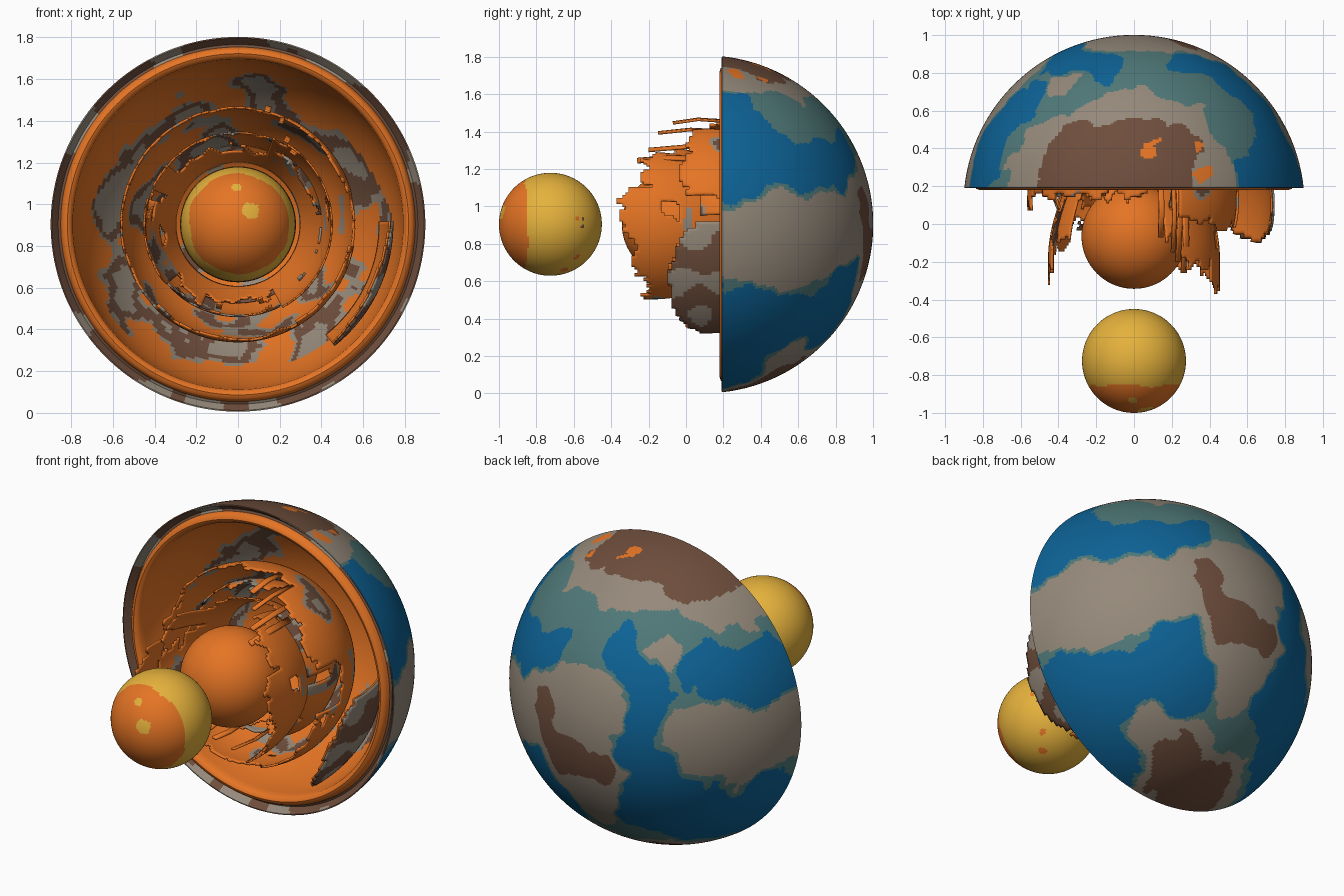
import bpy, bmesh, math
from mathutils import Vector, noise

if "Cube" in bpy.data.objects:
    bpy.data.objects.remove(bpy.data.objects["Cube"])

CY, CZ, R = 0.098, 0.904, 0.903      # planet centre and radius

# ---- materials
COLOURS = {"ocean_blue": (.004, .125, .31), "shallow_teal": (.08, .19, .19),
           "land_tan": (.30, .25, .195), "mountain_brown": (.155, .075, .045),
           "mantle_orange": (.78, .175, .018), "core_yellow": (.78, .44, .045)}
MATS = []
for n, c in COLOURS.items():
    m = bpy.data.materials.new(n)
    m.diffuse_color = (*c, 1)
    m.use_nodes = True
    m.node_tree.nodes["Principled BSDF"].inputs["Base Color"].default_value = m.diffuse_color
    MATS.append(m)
BLUE, TEAL, TAN, BROWN, ORANGE, YELLOW = range(6)


def n3(p, scale, seed=0.0):
    return noise.noise(Vector(p) * scale + Vector((seed, seed * 1.7, -seed)))


def arc(radius, yc, a0, a1, n):
    """Profile points (r, y) on a circle; angle 0 points to the back (+y)."""
    return [(abs(radius * math.sin(a0 + (a1 - a0) * i / n)),
             yc + radius * math.cos(a0 + (a1 - a0) * i / n)) for i in range(n + 1)]


def lathe(name, profile, segs, colour, keep=None, a0=0.0, a1=2 * math.pi, thick=0):
    """Spin a profile round the front-back axis, dropping faces that fail keep."""
    bm = bmesh.new()
    full = abs(a1 - a0 - 2 * math.pi) < 1e-6
    cols = segs if full else segs + 1
    rows = []
    for r, y in profile:
        if r < 1e-5:
            rows.append([bm.verts.new((0, y, CZ))] * cols)
        else:
            rows.append([bm.verts.new((r * math.cos(a0 + (a1 - a0) * j / segs), y,
                                       CZ + r * math.sin(a0 + (a1 - a0) * j / segs)))
                         for j in range(cols)])
    for i in range(len(rows) - 1):
        for j in range(segs):
            k = (j + 1) % cols
            quad = list(dict.fromkeys([rows[i][j], rows[i][k], rows[i + 1][k], rows[i + 1][j]]))
            c = sum((v.co for v in quad), Vector()) / len(quad)
            if keep and not keep(c, a0 + (a1 - a0) * (j + .5) / segs):
                continue
            bm.faces.new(quad).material_index = colour(c, i)
    bmesh.ops.delete(bm, geom=[v for v in bm.verts if not v.link_faces], context='VERTS')
    bmesh.ops.recalc_face_normals(bm, faces=bm.faces[:])
    me = bpy.data.meshes.new(name)
    bm.to_mesh(me)
    bm.free()
    for m in MATS:
        me.materials.append(m)
    ob = bpy.data.objects.new(name, me)
    bpy.context.collection.objects.link(ob)
    bpy.ops.object.select_all(action='DESELECT')
    ob.select_set(True)
    bpy.context.view_layer.objects.active = ob
    bpy.ops.object.shade_smooth_by_angle(angle=math.radians(40))
    if thick:
        s = ob.modifiers.new("thickness", 'SOLIDIFY')
        s.thickness = thick
        s.offset = 0
    return ob


# ---- terrain: height seeds seen from behind (x, z on the unit sphere)
SEEDS = {
    BLUE: [(.71, -.55), (.84, -.5), (.35, -.55), (.6, -.7), (.92, .33), (.83, .45), (.69, .4),
           (.5, .36), (.70, .68), (-.83, .5), (-.61, .5), (-.33, .46), (.33, .44), (-.41, .2),
           (-.2, .56), (-.62, -.56), (-.41, -.28), (-.73, .44), (-.89, .42), (-.36, -.08),
           (-.35, -.5), (-.85, -.45), (.45, -.36), (.29, -.6), (.44, -.87), (-.9, .3)],
    TEAL: [(.63, .56), (-.67, .66), (0, .66), (-.3, .66), (.3, .64), (-.5, .64), (.61, .66),
           (.42, .58), (.43, .74), (-.8, .58), (.15, .70), (-.12, -.72), (.1, .5)],
    TAN: [(.94, 0), (.6, 0), (.83, 0), (.96, -.15), (.6, -.15), (.85, -.2), (.52, .83),
          (.32, .8), (-.55, .76), (0, .79), (0, .28), (.1, .12), (-.1, .1), (-.42, .55),
          (-.83, .12), (-.65, .12), (-.97, .1), (-.9, -.15), (.36, -.8), (-.03, -.54),
          (0, -.36), (-.15, .25), (.12, .3), (-.65, .72), (.44, 0)],
    BROWN: [(.3, .9), (-.33, .88), (0, .9), (.15, .92), (.12, -.9), (-.1, -.92), (.05, -.2),
            (.27, .08), (-.16, -.2), (.2, -.1), (-.48, .84)],
}
PTS = [(x, math.sqrt(max(0, 1 - x * x - z * z)), z, h) for h, l in SEEDS.items() for x, z in l]
LAVA = [((.08, .39), .045), ((.36, .27), .04), ((.34, .42), .025), ((.12, .44), .02)]


def terrain(c):
    if c.z > 1:
        p = Vector((c.x, c.y)) + .03 * noise.noise_vector(c * 14).xy
        for q, rad in LAVA:
            if (p - Vector(q)).length < rad:
                return ORANGE
    d = ((c - Vector((0, CY, CZ))) / R).normalized()
    d = d + .08 * noise.noise_vector(d * 5) + .04 * noise.noise_vector(d * 12)
    sw = sh = 0
    for x, y, z, h in PTS:
        w = 1 / ((d.x - x) ** 2 + (d.y - y) ** 2 + (d.z - z) ** 2 + .002) ** 2.6
        sw += w
        sh += w * h
    h = sh / sw + .3 * n3(d, 7, 3)
    return BLUE if h < .65 else TEAL if h < 1.2 else TAN if h < 2.5 else BROWN


def mottle(c, bias=0.0):
    v = n3(c, 4.5, 9) + .3 * n3(c, 11, 4) + bias
    return ORANGE if v < .12 else TAN if v < .24 else BROWN if v < .5 else TAN


# ---- planet half: crust outside, recessed rim, rounded mantle lip, bowl inside
NO = 125
outer = arc(R, CY, 0, math.acos(.104), NO)
rim = [(.892, .191), (.880, .205), (.862, .228), (.850, .222), (.845, .200), (.835, .186),
       (.818, .180), (.803, .186), (.792, .204)]
inner = arc(.79, .20, math.pi / 2 - .05, 0, 44)


def planet_colour(c, i):
    if i < NO:
        return terrain(c)
    if i < NO + 4:
        return BROWN if n3(c, 4, 2) < .08 else TAN
    r = math.hypot(c.x, c.z - CZ)
    if r > .72 + .08 * n3(c, 3, 6):
        return ORANGE
    return mottle(c, .36 - abs(r - .59 - (.05 if c.x > .3 else 0)) * 3)


lathe("planet_half", outer + rim + inner, 320, planet_colour)


# ---- broken inner shells: the front edge reaches forward in lobes
def lobed(base, lobes, rough):
    def keep(c, ang):
        deg = math.degrees(ang) % 360
        front = base
        for mid, half, reach in lobes:
            off = abs((deg - mid + 180) % 360 - 180)
            if off < half:
                front = min(front, reach)
        front += rough * (n3((math.cos(ang), math.sin(ang), 0), 7, 5)
                          + .5 * noise.cell(Vector(((deg + 30 * c.y) / 11.0, .5, 2.5))))
        hole = n3(c, 6, 12) + .3 * n3(c, 17, 1) > .52 and c.y < .2
        return c.y > front and not hole
    return keep


def cup_colour(c, i):
    r = math.hypot(c.x, c.z - CZ)
    return mottle(c, .34 - abs(r - .40) * 3.5) if c.y > .2 else mottle(c, -.3)


# middle cup, closed at the back
lathe("middle_shell", arc(.56, .12, 0, 1.95, 60), 200, cup_colour,
      lobed(.17, [(40, 24, .0), (275, 50, .03), (325, 25, -.03), (180, 15, .1)], .06),
      thick=.012)

# flaring petals round the core
flare = [(.30 + .15 * math.sin(min(1, i / 30) * 1.5), .32 - .74 * i / 46) for i in range(47)]
lathe("inner_petals", flare, 180, lambda c, i: mottle(c, -.2),
      lobed(.17, [(10, 16, -.34), (345, 24, -.30), (42, 16, -.2), (62, 7, -.1),
                  (180, 17, -.25), (207, 13, -.16), (148, 9, -.05), (312, 14, -.22),
                  (235, 10, .02)], .07), thick=.01)

# shallow broken ring between petals and middle cup
ring = [(.38 + .06 * math.sin(i / 20 * 2.4), .42 - .42 * i / 28) for i in range(29)]
lathe("broken_ring", ring, 160, lambda c, i: mottle(c, .12),
      lobed(.22, [(35, 28, .02), (330, 30, .05), (190, 25, .12)], .09), thick=.01)


# loose outer flake at lower right: rocky outside, molten lining
def flake_edge(c, a):
    return c.y > -.09 + .7 * (a + .42) ** 2 + .04 * n3(c, 12, 2)


lathe("outer_flake", arc(.74, .10, 1.2, 1.9, 24), 40,
      lambda c, i: BROWN if n3(c, 6, 8) < .15 else TAN, flake_edge, -.90, .02, .01)
lathe("flake_lining", arc(.728, .10, 1.2, 1.9, 24), 40,
      lambda c, i: ORANGE, flake_edge, -.90, .02, .01)


# long thin splinters along the upper right and bottom
for i, (deg, r, y0, y1, width) in enumerate([
        (74, .57, .2, -.07, .05), (66, .54, .2, -.15, .04), (58, .47, .2, -.2, .06),
        (50, .44, .1, -.26, .08), (255, .40, .2, -.1, .07), (285, .38, .2, -.2, .06)]):
    a = math.radians(deg)
    lathe(f"splinter_{i}", [(r, y0), (r + .01, (y0 + y1) / 2), (r - .01, y1)], 3,
          lambda c, k: ORANGE, a0=a, a1=a + width, thick=.012)

# ---- inner core still in place, and the core ball pulled out in front
lathe("mantle_core", arc(.278, -.065, 0, math.pi, 48), 96, lambda c, i: ORANGE)

SPOTS = [((.06, -.98, .97), .04, YELLOW), ((-.01, -.94, 1.09), .027, YELLOW),
         ((.235, -.58, .935), .02, ORANGE), ((.22, -.55, .89), .013, BROWN),
         ((.22, -.55, .935), .012, BROWN), ((.1, -.65, .66), .025, ORANGE),
         ((.16, -.58, .73), .02, ORANGE)]


def ball_colour(c, i):
    for p, rad, col in SPOTS:
        if (c - Vector(p)).length < rad + .012 * n3(c, 25):
            return col
    return ORANGE if c.y < -.86 + .025 * n3(c, 8, 2) else YELLOW


lathe("core_ball", arc(.275, -.725, 0, math.pi, 80), 140, ball_colour)
